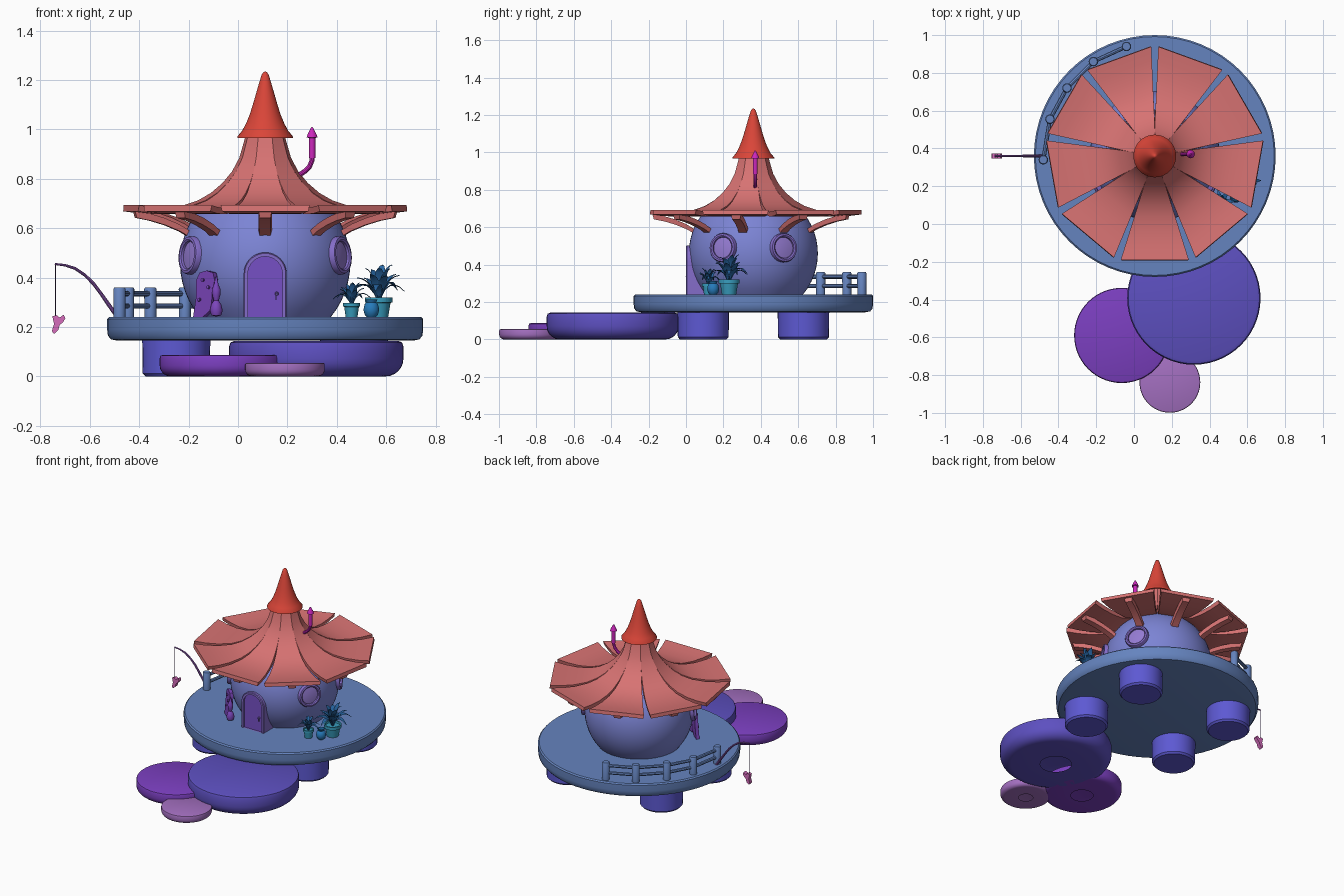
import bpy, bmesh, random
from math import sin, cos, pi, radians, sqrt, tan
from mathutils import Vector, Matrix

random.seed(4)
CX, CY = 0.11, 0.36          # centre of the hut
BODY_R, BODY_Z = 0.345, 0.46
HUT = Matrix.Translation((CX, CY, 0))


def loft(name, rings, color, cap=(True, True), matrix=None, angle=35):
    """Skin a list of equal point rings into one mesh object."""
    bm = bmesh.new()
    rows = [[bm.verts.new(p) for p in ring] for ring in rings]
    n = len(rows[0])
    for a, b in zip(rows, rows[1:]):
        for i in range(n):
            bm.faces.new((a[i], a[(i + 1) % n], b[(i + 1) % n], b[i]))
    if cap[0]:
        bm.faces.new(rows[0][::-1])
    if cap[1]:
        bm.faces.new(rows[-1])
    bmesh.ops.remove_doubles(bm, verts=bm.verts[:], dist=1e-5)
    bmesh.ops.recalc_face_normals(bm, faces=bm.faces[:])
    for f in bm.faces:
        f.smooth = True
    mesh = bpy.data.meshes.new(name)
    bm.to_mesh(mesh)
    bm.free()
    mesh.set_sharp_from_angle(angle=radians(angle))
    key = "color_%02d_%02d_%02d" % tuple(round(c * 99) for c in color)
    mat = bpy.data.materials.get(key) or bpy.data.materials.new(key)
    mat.diffuse_color = (*color, 1)
    mesh.materials.append(mat)
    obj = bpy.data.objects.new(name, mesh)
    bpy.context.collection.objects.link(obj)
    if matrix is not None:
        obj.matrix_world = matrix
    return obj


def lathe(name, profile, color, loc=(0, 0, 0), n=32, cap=(True, True), matrix=None):
    rings = [[(r * cos(2 * pi * i / n), r * sin(2 * pi * i / n), z) for i in range(n)]
             for r, z in profile]
    return loft(name, rings, color, cap, matrix if matrix is not None else Matrix.Translation(loc))


def tube(name, pts, radii, color, n=10):
    pts = [Vector(p) for p in pts]
    rings = []
    for i, p in enumerate(pts):
        d = (pts[min(i + 1, len(pts) - 1)] - pts[max(i - 1, 0)]).normalized()
        u = d.cross(Vector((0.01, 1, 0.02))).normalized()
        if abs(d.y) > 0.9:
            u = d.cross(Vector((0, 0, 1))).normalized()
        v = d.cross(u)
        rings.append([p + radii[i] * (u * cos(2 * pi * k / n) + v * sin(2 * pi * k / n)) for k in range(n)])
    return loft(name, rings, color)


def prism(name, outline, y0, y1, color, matrix=None):
    return loft(name, [[(x, y, z) for x, z in outline] for y in (y0, y1)], color, matrix=matrix)


def turn(deg):
    return HUT @ Matrix.Rotation(radians(deg), 4, 'Z')


# deck and its four piles
DECK = (0.13, 0.23, 0.52)
lathe("deck", [(0.6, 0.145), (0.625, 0.15), (0.637, 0.165), (0.64, 0.19), (0.64, 0.232), (0.632, 0.24)],
      DECK, (CX, CY, 0), 64)
for sx in (-1, 1):
    for sy in (-1, 1):
        lathe("pile", [(0.125, 0), (0.136, 0.012), (0.138, 0.15)], (0.11, 0.1, 0.65),
              (CX + sx * 0.36, CY + sy * 0.268, 0))

# stepping stones, hollow with an opening underneath
for name, x, y, r, h, col in (("large_stone", 0.317, -0.392, 0.353, 0.143, (0.11, 0.08, 0.53)),
                              ("medium_stone", -0.065, -0.59, 0.252, 0.087, (0.2, 0.05, 0.53)),
                              ("small_stone", 0.19, -0.838, 0.161, 0.055, (0.37, 0.16, 0.53))):
    b = h * 0.5
    prof = [(r * 0.28, 0)] + [(r - b + b * sin(t * pi / 12), b - b * cos(t * pi / 12)) for t in range(7)]
    prof += [(r, h * 0.85), (r - h * 0.04, h * 0.96), (r - h * 0.14, h), (0, h)]
    lathe(name, prof, col, (x, y, 0), 56, (False, False))

# round hut body
angles = [radians(-39.5 + i * 129.5 / 20) for i in range(21)]
lathe("hut_body", [(BODY_R * cos(a), BODY_Z + BODY_R * sin(a)) for a in angles],
      (0.2, 0.23, 0.66), (CX, CY, 0), 56)

# nine flared roof panels with a curved rafter below each
ROOF = (0.68, 0.17, 0.17)
curve = [(0.07, 1.0), (0.082, 0.95), (0.1, 0.885), (0.128, 0.83), (0.165, 0.783), (0.21, 0.743),
         (0.26, 0.713), (0.32, 0.692), (0.4, 0.682), (0.48, 0.684), (0.55, 0.693)]
rafter = [(0.54, 0.672), (0.48, 0.66), (0.42, 0.642), (0.36, 0.617), (0.29, 0.575)]
for k in range(9):
    rings = []
    for i, (r, z) in enumerate(curve):
        a, b = curve[max(i - 1, 0)], curve[min(i + 1, 10)]
        d = Vector((b[0] - a[0], b[1] - a[1])).normalized() * 0.025
        w = r * tan(pi / 9) - max(0, r - 0.15) * 0.05
        lo = (r + d.y, z - d.x)
        rings.append([(r, -w, z), (r, w, z), (lo[0], w * 0.97, lo[1]), (lo[0], -w * 0.97, lo[1])])
    loft("roof_panel", rings, ROOF, matrix=turn(-90 + 40 * k), angle=40)
    loft("rafter", [[(r, -0.027, z), (r, 0.027, z), (r - 0.008, 0.022, z - 0.03), (r - 0.008, -0.022, z - 0.03)]
                    for r, z in rafter], ROOF, matrix=turn(-90 + 40 * k))
lathe("roof_cap", [(0.07, 0.985), (0.113, 0.966), (0.112, 0.972), (0.093, 0.995), (0.077, 1.025), (0.062, 1.062),
                   (0.05, 1.1), (0.037, 1.145), (0.024, 1.19), (0.014, 1.222), (0.007, 1.232), (0, 1.235)],
      (0.7, 0.06, 0.04), (CX, CY, 0), 40, (False, False))

# chimney pipe
PIPE = (0.6, 0.02, 0.5)
tube("chimney_pipe", [(0.24, 0.37, 0.81), (0.27, 0.37, 0.83), (0.29, 0.37, 0.85), (0.3, 0.37, 0.875), (0.3, 0.37, 0.9)],
     [0.01] * 5, PIPE)
lathe("chimney_pot", [(0.013, 0.884), (0.013, 0.966), (0.022, 0.967), (0.018, 0.98), (0.004, 1.008), (0, 1.01)],
      PIPE, (0.3, 0.37, 0), 20)

# arched door
def arch(w, top, y):
    c = top - w
    return [(CX - w, y, 0.24)] + [(CX - w * cos(pi * t / 16), y, c + w * sin(pi * t / 16)) for t in range(17)] \
        + [(CX + w, y, 0.24)]


TRIM = (0.23, 0.15, 0.58)
loft("door_frame", [arch(0.087, 0.502, 0.13), arch(0.087, 0.502, 0.005), arch(0.083, 0.498, 0.0),
                    arch(0.07, 0.485, 0.0), arch(0.07, 0.485, 0.13)], TRIM, (False, False))
loft("door", [arch(0.07, 0.485, 0.012), arch(0.07, 0.485, 0.13)], (0.18, 0.08, 0.56))
lathe("door_knob", [(0, -0.008), (0.006, -0.005), (0.008, 0), (0.006, 0.005), (0, 0.008)],
      TRIM, (0.157, 0.006, 0.335), 12)
prism("door_plate", [(0.151, 0.31), (0.156, 0.31), (0.156, 0.335), (0.151, 0.335)], 0.004, 0.015, TRIM)

# three round windows
for deg in (-28, 28, 208):
    m = turn(deg) @ Matrix.Translation((0.0, 0, BODY_Z)) @ Matrix.Rotation(radians(85), 4, 'Y')
    lathe("window_rim", [(0.076, 0.3), (0.078, 0.35), (0.074, 0.359), (0.064, 0.361), (0.057, 0.356), (0.055, 0.3)],
          TRIM, n=36, cap=(False, False), matrix=m)
    lathe("window_pane", [(0.056, 0.3), (0.056, 0.346), (0.03, 0.35), (0, 0.351)], (0.3, 0.2, 0.65), n=36, matrix=m)

# fence along the back left
posts = [(-0.04, 0.94), (-0.215, 0.86), (-0.355, 0.72), (-0.445, 0.555), (-0.48, 0.34)]
for x, y in posts:
    lathe("fence_post", [(0.024, 0.23), (0.025, 0.354), (0.021, 0.36)], DECK, (x, y, 0), 16)
for a, b in zip(posts, posts[1:]):
    for z in (0.285, 0.335):
        tube("fence_rail", [(*a, z), (*b, z)], [0.011, 0.011], DECK, 8)

# fishing rod, line and the boot on its end
tube("fishing_rod", [(-0.485, CY, 0.235), (-0.52, CY, 0.285), (-0.555, CY, 0.335), (-0.585, CY, 0.375),
                     (-0.62, CY, 0.41), (-0.66, CY, 0.437), (-0.7, CY, 0.45), (-0.742, CY, 0.455)],
     [0.008, 0.008, 0.007, 0.007, 0.006, 0.006, 0.005, 0.004], (0.27, 0.1, 0.45))
tube("fishing_line", [(-0.74, CY, 0.455), (-0.74, CY, 0.24)], [0.002, 0.002], (0.1, 0.05, 0.2), 6)
prism("hooked_boot", [(-0.752, 0.243), (-0.735, 0.248), (-0.722, 0.238), (-0.706, 0.25), (-0.699, 0.235),
                      (-0.708, 0.22), (-0.722, 0.208), (-0.728, 0.187), (-0.745, 0.172), (-0.754, 0.183),
                      (-0.745, 0.212)], CY - 0.013, CY + 0.013, (0.66, 0.15, 0.5))

# leaning board with a hanging float beside the door
VIOLET = (0.2, 0.06, 0.5)
lean = Matrix.Translation((-0.128, 0.078, 0.24)) @ Matrix.Rotation(radians(-40), 4, 'Z') \
    @ Matrix.Rotation(radians(-3), 4, 'X')
prism("leaning_board", [(-0.062, 0), (-0.01, 0), (0.03, 0.03), (0.036, 0.1), (0.045, 0.15), (0.035, 0.18),
                        (0.0, 0.188), (-0.035, 0.18), (-0.052, 0.15), (-0.05, 0.08)], -0.01, 0.012, VIOLET, lean)
lathe("float", [(0, 0), (0.02, 0.005), (0.026, 0.025), (0.02, 0.05), (0.01, 0.065), (0.016, 0.085),
                (0.018, 0.11), (0.009, 0.13), (0.004, 0.16), (0, 0.162)], VIOLET, (-0.088, 0.042, 0.242), 16)
for x, z in ((-0.015, 0.15), (0.015, 0.12), (-0.03, 0.07)):
    lathe("board_peg", [(0.007, 0.005), (0.007, 0.018), (0, 0.02)], VIOLET, n=10,
          matrix=lean @ Matrix.Translation((x, 0, z)) @ Matrix.Rotation(radians(90), 4, 'X'))

# potted plants and a round vase
def plant(x, y, r, h, reach, tall, count):
    lathe("pot", [(r * 0.72, 0.24), (r * 0.9, 0.24 + h * 0.72), (r * 1.06, 0.24 + h * 0.74), (r * 1.06, 0.24 + h),
                  (r * 0.88, 0.24 + h), (r * 0.85, 0.24 + h * 0.85)], (0.04, 0.34, 0.52), (x, y, 0), 24)
    for i in range(count):
        up = (i % 3) / 2                      # outer blades droop, inner ones stand
        L = reach * (1.05 - 0.55 * up) * random.uniform(0.85, 1.1)
        H = tall * (0.45 + 0.55 * up) * random.uniform(0.85, 1.05)
        rings = []
        for s in range(7):
            t = s / 6
            px = L * t ** 1.2
            pz = H * (sin(t * pi * 0.5) if up > 0.2 else 1.15 * sin(t * pi * 0.8))
            w = reach * 0.17 * (sin(pi * (0.12 + 0.88 * t)) + 0.02)
            rings.append([(px, -w, pz + w * 0.3), (px, 0, pz), (px, w, pz + w * 0.3), (px, 0, pz + 0.004)])
        loft("leaf", rings, (0.02, 0.13, 0.36), matrix=Matrix.Translation((x, y, 0.235 + h * 0.85))
             @ Matrix.Rotation(i * 2.4, 4, 'Z'))


plant(0.57, 0.23, 0.053, 0.08, 0.11, 0.145, 18)
plant(0.46, 0.12, 0.033, 0.058, 0.07, 0.1, 15)
lathe("vase", [(0.018, 0.24), (0.027, 0.25), (0.032, 0.27), (0.027, 0.292), (0.019, 0.3), (0.025, 0.312),
               (0.02, 0.312), (0.016, 0.3)], (0.02, 0.2, 0.5), (0.54, 0.145, 0), 24)
